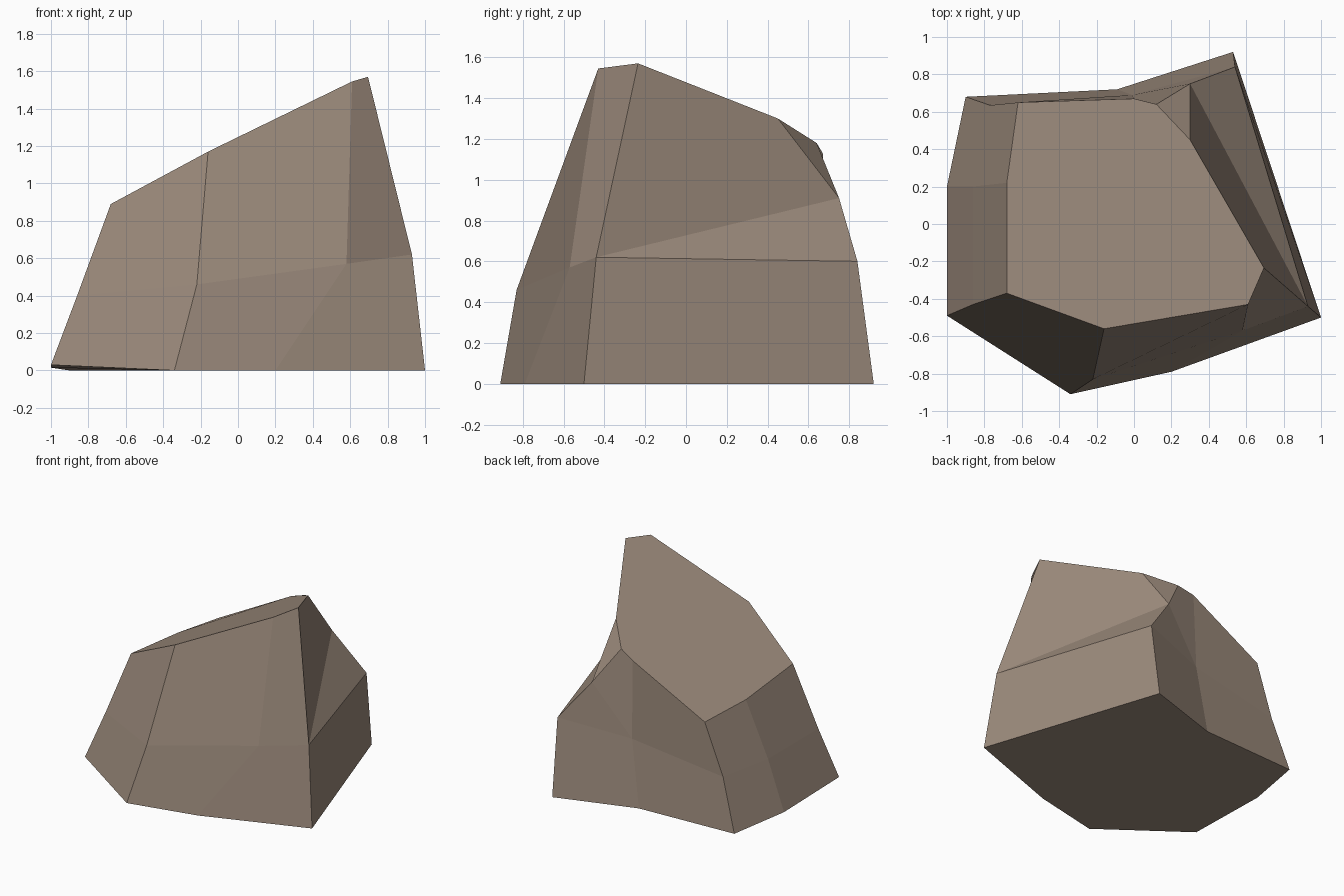
import bpy
import bmesh

if "Cube" in bpy.data.objects:
    bpy.data.objects.remove(bpy.data.objects["Cube"])

# Three matching rings of the boulder, counter-clockwise from the front corner
base = [(-.34, -.91, 0), (.20, -.79, 0), (1, -.50, 0), (.53, .92, 0),
        (-.09, .72, 0), (-.90, .68, 0), (-1, .20, .015), (-1, -.49, .03)]
waist = [(-.22, -.83, .46), (.58, -.57, .57), (.93, -.44, .62), (.54, .84, .60),
         (-.01, .69, .52), (-.77, .635, .40), (-.86, .20, .40), (-.86, -.43, .40)]
crown = [(-.16, -.56, 1.17), (.61, -.43, 1.545), (.695, -.235, 1.57), (.30, .45, 1.30),
         (0, .67, 1.13), (-.62, .65, .80), (-.68, .22, .83), (-.68, -.37, .89)]

bm = bmesh.new()
b, w, c = ([bm.verts.new(p) for p in ring] for ring in (base, waist, crown))
# Two extra corners of the chip broken out of the back right edge
chip_top = bm.verts.new((.12, .64, 1.18))
chip_low = bm.verts.new((.30, .75, .91))

# Sides: lower band all round, upper band except at the chip
for i in range(8):
    j = (i + 1) % 8
    bm.faces.new((b[i], b[j], w[j], w[i]))
    if i not in (2, 3):
        bm.faces.new((w[i], w[j], c[j], c[i]))

# Chipped corner
bm.faces.new((w[2], w[3], chip_low))
bm.faces.new((w[2], chip_low, c[3], c[2]))
bm.faces.new((chip_low, chip_top, c[3]))
bm.faces.new((w[3], w[4], chip_low))
bm.faces.new((w[4], c[4], chip_top, chip_low))

# Sloping top and underside
bm.faces.new(c[:4] + [chip_top] + c[4:])
bm.faces.new(b[::-1])
bmesh.ops.recalc_face_normals(bm, faces=bm.faces[:])

mesh = bpy.data.meshes.new("boulder")
bm.to_mesh(mesh)
bm.free()
boulder = bpy.data.objects.new("boulder", mesh)
bpy.context.collection.objects.link(boulder)

# Plain brown stone
stone = bpy.data.materials.new("brown stone")
stone.diffuse_color = (.33, .255, .20, 1)
stone.use_nodes = True
stone.node_tree.nodes["Principled BSDF"].inputs["Base Color"].default_value = stone.diffuse_color
mesh.materials.append(stone)
